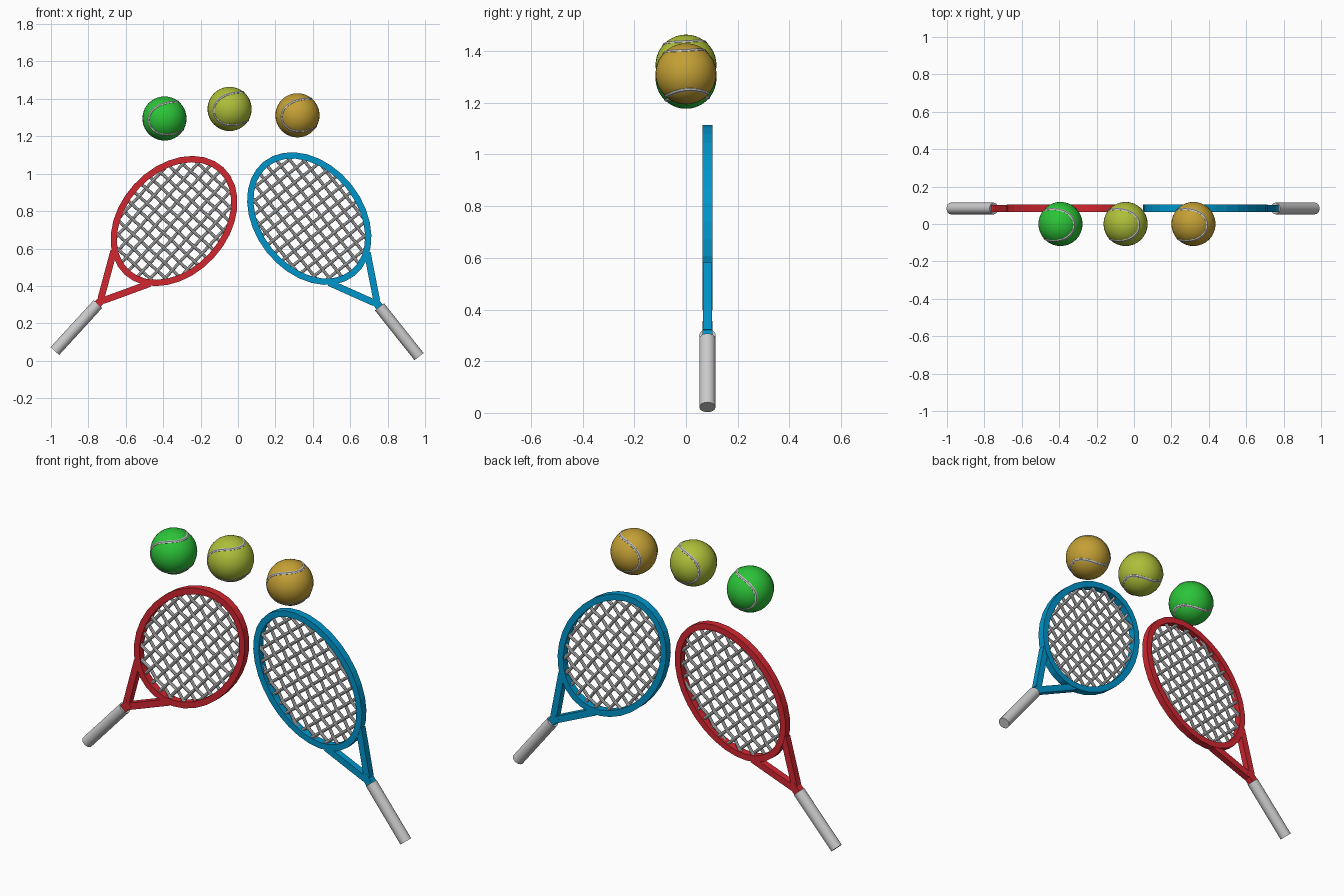
import bpy, bmesh
from math import sin, cos, pi, sqrt, radians
from mathutils import Vector, Matrix

if "Cube" in bpy.data.objects:
    bpy.data.objects.remove(bpy.data.objects["Cube"])


def material(name, rgb):
    m = bpy.data.materials.new(name)
    m.diffuse_color = (*rgb, 1)
    m.use_nodes = True
    m.node_tree.nodes["Principled BSDF"].inputs["Base Color"].default_value = m.diffuse_color
    return m


def add_mesh(name, bm, mat=None, matrix=None):
    bmesh.ops.recalc_face_normals(bm, faces=bm.faces)
    me = bpy.data.meshes.new(name)
    bm.to_mesh(me)
    bm.free()
    ob = bpy.data.objects.new(name, me)
    bpy.context.collection.objects.link(ob)
    if mat:
        me.materials.append(mat)
    if matrix:
        ob.matrix_world = matrix
    return ob


def add_tubes(name, paths, radius, cyclic=False, matrix=None):
    cu = bpy.data.curves.new(name, 'CURVE')
    cu.dimensions = '3D'
    cu.bevel_depth = radius
    cu.bevel_resolution = 2
    cu.use_fill_caps = True
    for path in paths:
        sp = cu.splines.new('POLY')
        sp.points.add(len(path) - 1)
        for p, co in zip(sp.points, path):
            p.co = (*co, 1)
        sp.use_cyclic_u = cyclic
    ob = bpy.data.objects.new(name, cu)
    bpy.context.collection.objects.link(ob)
    if matrix:
        ob.matrix_world = matrix
    select(ob)
    bpy.ops.object.convert(target='MESH')
    return bpy.context.object


def select(ob):
    bpy.ops.object.select_all(action='DESELECT')
    ob.select_set(True)
    bpy.context.view_layer.objects.active = ob


def smooth(ob):
    select(ob)
    bpy.ops.object.shade_smooth_by_angle(angle=radians(35))


def bar(bm, p, q, width, depth):
    # square bar between two points of the racket plane
    p, q = Vector(p), Vector(q)
    d = q - p
    m = (Matrix.Translation((p + q) / 2) @ d.to_track_quat('Z', 'Y').to_matrix().to_4x4()
         @ Matrix.Diagonal((width, depth, d.length, 1)))
    bmesh.ops.create_cube(bm, size=1, matrix=m)


A, B, RIM, DEPTH = 0.39, 0.29, 0.034, 0.04   # head half-axes, rim width and depth


def racket(label, mat, x, z, lean):
    place = Matrix.Translation((x, 0.083, z)) @ Matrix.Rotation(radians(lean), 4, 'Y')

    # oval head with a rectangular section
    bm = bmesh.new()
    n, rings = 32, []
    for i in range(n):
        t = 2 * pi * i / n
        rings.append([bm.verts.new(((B - k) * cos(t), y, (A - k) * sin(t)))
                      for k, y in ((0, -DEPTH / 2), (0, DEPTH / 2),
                                   (RIM, DEPTH / 2), (RIM, -DEPTH / 2))])
    for i in range(n):
        a, b = rings[i], rings[(i + 1) % n]
        for j in range(4):
            bm.faces.new((a[j], b[j], b[(j + 1) % 4], a[(j + 1) % 4]))
    add_mesh(label + "_head", bm, mat, place)

    # forked throat and stem
    bm = bmesh.new()
    for s in (-1, 1):
        bar(bm, (s * 0.008, 0, -0.57), (s * 0.13, 0, -0.335), 0.036, 0.036)
    bar(bm, (0, 0, -0.64), (0, 0, -0.55), 0.042, 0.038)
    add_mesh(label + "_throat", bm, mat, place)

    # round grip
    bm = bmesh.new()
    bmesh.ops.create_cone(bm, cap_ends=True, segments=24, radius1=0.031, radius2=0.031,
                          depth=0.34, matrix=Matrix.Translation((0, 0, -0.773)))
    smooth(add_mesh(label + "_grip", bm, None, place))

    # woven strings
    a, b, gap, amp = A - RIM / 2, B - RIM / 2, 0.057, 0.006
    us = [(i - 4) * gap for i in range(9)]
    vs = [(i - 5.5) * gap for i in range(12)]
    paths = []
    for i, u in enumerate(us):
        e = a * sqrt(1 - (u / b) ** 2)
        mid = [(u, amp * (-1) ** (i + j), v) for j, v in enumerate(vs) if abs(v) < e - 0.01]
        paths.append([(u, 0, -e)] + mid + [(u, 0, e)])
    for j, v in enumerate(vs):
        e = b * sqrt(1 - (v / a) ** 2)
        mid = [(u, -amp * (-1) ** (i + j), v) for i, u in enumerate(us) if abs(u) < e - 0.01]
        paths.append([(-e, 0, v)] + mid + [(e, 0, v)])
    smooth(add_tubes(label + "_strings", paths, 0.0085, matrix=place))


# seam axes on the ball
N = Vector((0.98, 0.02, 0.17)).normalized()
M = Vector((-0.2, -0.06, 0.97))
M = (M - N * M.dot(N)).normalized()
K = N.cross(M)
I1, I2 = (M + K).normalized(), (M - K).normalized()
R = 0.118


def ball(label, rgb, x, z):
    place = Matrix.Translation((x, 0, z))
    bm = bmesh.new()
    bmesh.ops.create_uvsphere(bm, u_segments=32, v_segments=20, radius=R)
    smooth(add_mesh(label + "_ball", bm, material(label + "_felt", rgb), place))
    # closed wavy seam
    p, q = 0.83, 0.17
    path = []
    for i in range(72):
        t = 2 * pi * i / 72
        v = (I1 * (p * cos(t) + q * cos(3 * t)) + I2 * (p * sin(t) - q * sin(3 * t))
             + N * (2 * sqrt(p * q) * sin(2 * t)))
        path.append(v.normalized() * (R - 0.0065))
    smooth(add_tubes(label + "_ball_seam", [path], 0.0095, True, place))


racket("red_racket", material("red_paint", (0.65, 0.02, 0.03)), -0.342, 0.747, 42.5)
racket("blue_racket", material("blue_paint", (0.0, 0.3, 0.6)), 0.381, 0.760, -38.5)
ball("green", (0.025, 0.55, 0.04), -0.393, 1.295)
ball("yellow", (0.42, 0.52, 0.04), -0.045, 1.346)
ball("orange", (0.55, 0.35, 0.035), 0.318, 1.312)
